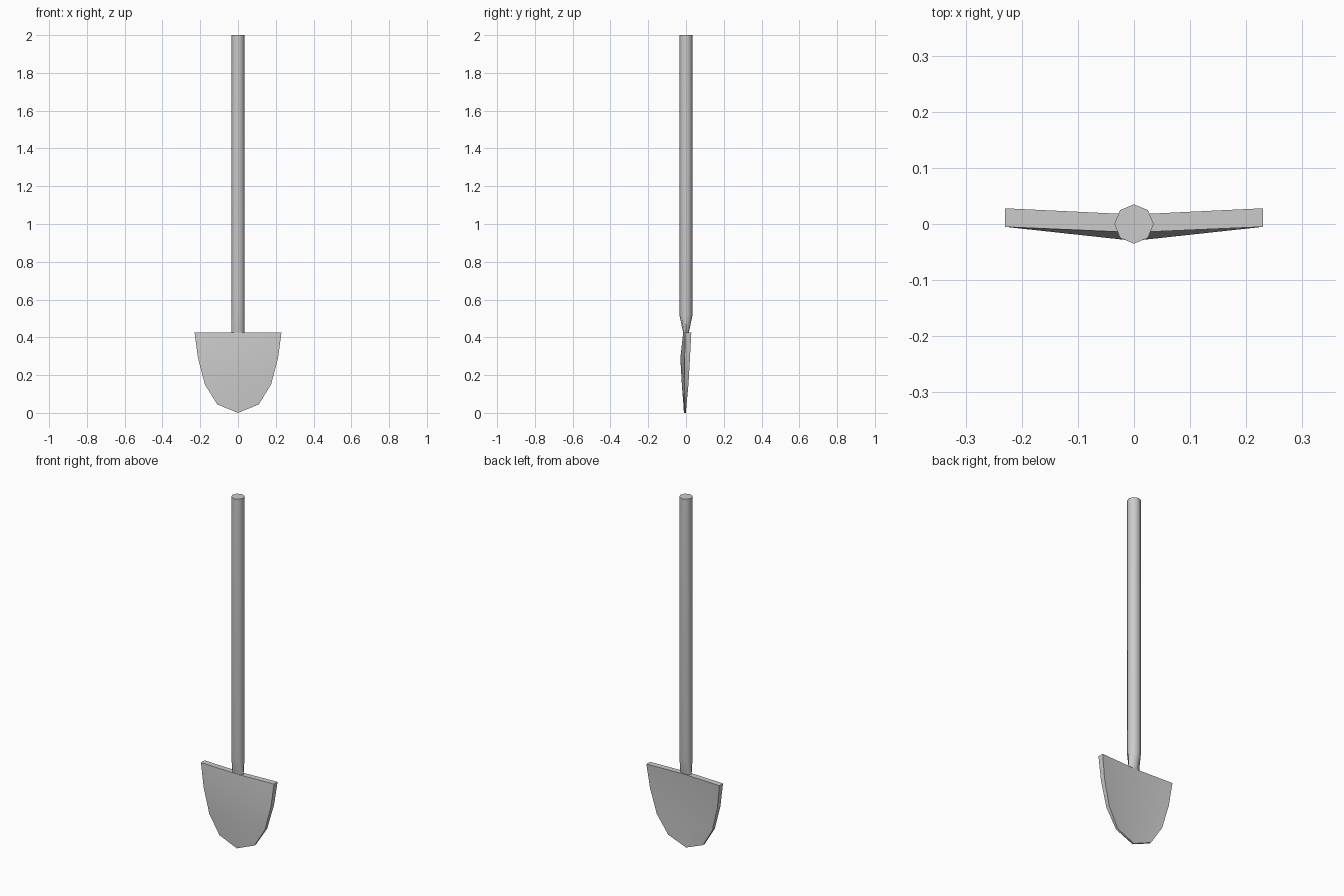
import bpy, bmesh, math

if "Cube" in bpy.data.objects:
    bpy.data.objects.remove(bpy.data.objects["Cube"])


def finish(name, bm):
    bmesh.ops.recalc_face_normals(bm, faces=bm.faces)
    mesh = bpy.data.meshes.new(name)
    bm.to_mesh(mesh)
    bm.free()
    obj = bpy.data.objects.new(name, mesh)
    bpy.context.collection.objects.link(obj)
    bpy.ops.object.select_all(action='DESELECT')
    obj.select_set(True)
    bpy.context.view_layer.objects.active = obj
    bpy.ops.object.shade_smooth_by_angle(angle=math.radians(48))
    return obj


def bridge(bm, a, b):
    n = len(a)
    for i in range(n):
        j = (i + 1) % n
        bm.faces.new((a[i], a[j], b[j], b[i]))


# Handle: octagonal pole, flattened front-to-back where it meets the blade
bm = bmesh.new()
R = 0.035
rings = []
for z, flat in ((0.42, 0.4), (0.52, 1.0), (2.0, 1.0)):
    rings.append([bm.verts.new((R * math.cos(k * math.pi / 4),
                                R * flat * math.sin(k * math.pi / 4), z))
                  for k in range(8)])
for low, high in zip(rings, rings[1:]):
    bridge(bm, low, high)
bm.faces.new(rings[0])
bm.faces.new(rings[-1])
finish("handle", bm)

# Blade: dished rows of (z, half width, middle front y, middle back y, edge front y, edge back y)
rows = [
    (0.425, 0.23, -0.015, 0.017, -0.005, 0.028),
    (0.29, 0.212, -0.030, 0.002, -0.007, 0.021),
    (0.15, 0.175, -0.022, 0.000, -0.009, 0.013),
    (0.045, 0.11, -0.014, -0.001, -0.010, 0.003),
]
bm = bmesh.new()
loops = []
for z, w, mf, mb, ef, eb in rows:
    loops.append([bm.verts.new((x, y, z)) for x, y in
                  ((-w, ef), (0, mf), (w, ef), (w, eb), (0, mb), (-w, eb))])
for upper, lower in zip(loops, loops[1:]):
    bridge(bm, upper, lower)
for quad in ((0, 1, 4, 5), (1, 2, 3, 4)):
    bm.faces.new([loops[0][i] for i in quad])

# Pointed tip closing the bottom row
front_tip = bm.verts.new((0, -0.011, 0))
back_tip = bm.verts.new((0, -0.001, 0))
last = loops[-1]
for i, j, tip in ((0, 1, front_tip), (1, 2, front_tip), (3, 4, back_tip), (4, 5, back_tip)):
    bm.faces.new((last[i], last[j], tip))
bm.faces.new((last[2], last[3], back_tip, front_tip))
bm.faces.new((last[5], last[0], front_tip, back_tip))
finish("blade", bm)
